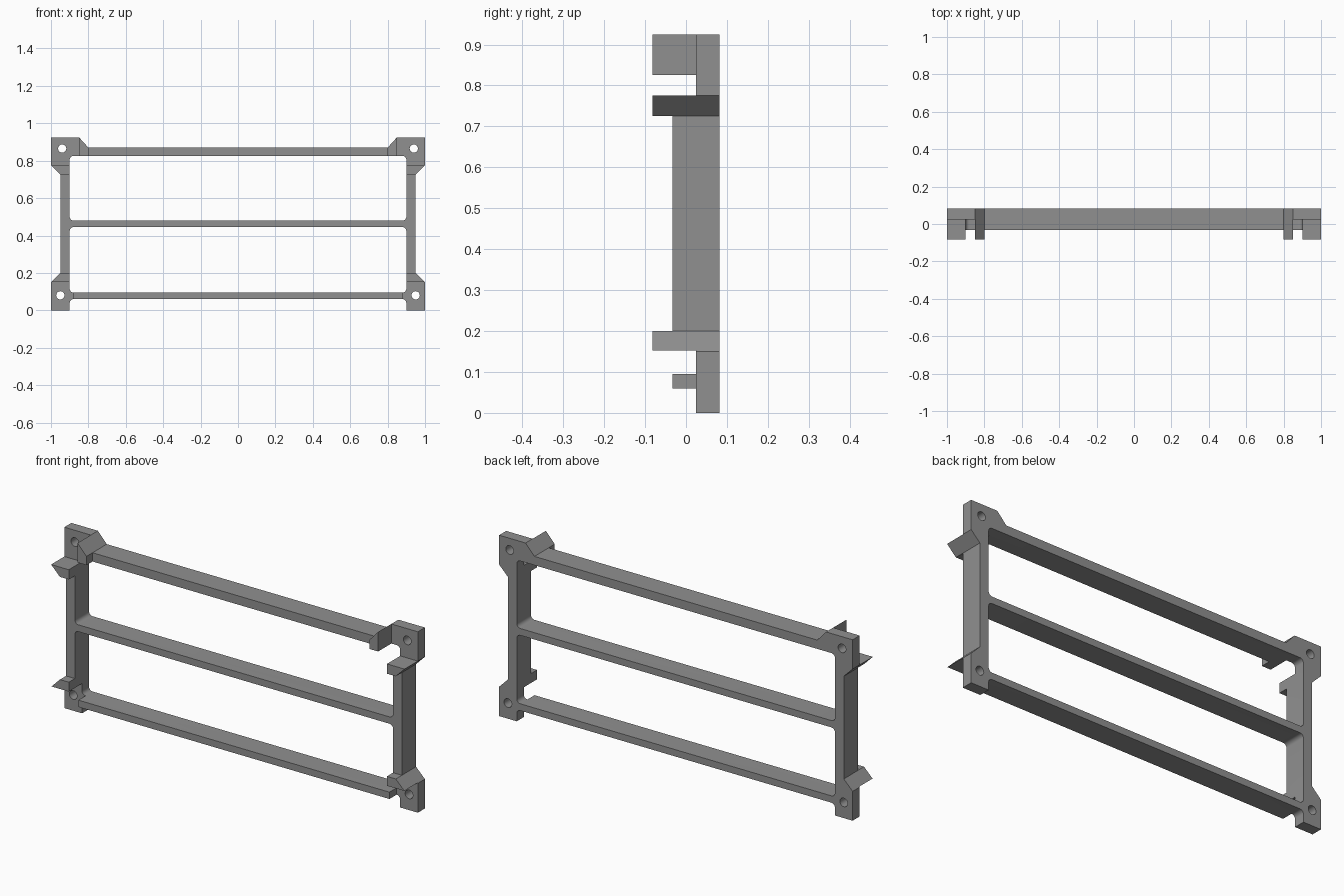
import bpy, bmesh, math
from mathutils import Vector

if "Cube" in bpy.data.objects:
    bpy.data.objects.remove(bpy.data.objects["Cube"])

grey = bpy.data.materials.new("mid grey")
grey.diffuse_color = (0.28, 0.28, 0.28, 1)
grey.use_nodes = True
grey.node_tree.nodes["Principled BSDF"].inputs["Base Color"].default_value = grey.diffuse_color


def circle(x, z, r, n=24):
    return [(x + r * math.cos(2 * math.pi * i / n), z + r * math.sin(2 * math.pi * i / n))
            for i in range(n)]


def fillet(prev, corner, nxt, r=0.02, n=5):
    """Arc points rounding a right-angled corner."""
    c = Vector(corner)
    a = (Vector(prev) - c).normalized() * r
    b = (Vector(nxt) - c).normalized() * r
    angles = [i * math.pi / 2 / n for i in range(n + 1)]
    return [tuple(c + a + b - b * math.cos(t) - a * math.sin(t)) for t in angles]


def window(z0, z1, x=0.9):
    p = [(-x, z0), (x, z0), (x, z1), (-x, z1)]
    return [q for i in range(4) for q in fillet(p[i - 1], p[i], p[(i + 1) % 4])]


def mirrored(half):
    return half + [(-x, z) for x, z in reversed(half)]


def slab(name, loops, y0, y1):
    """Fill x-z loops (inner loops become holes) and extrude along y."""
    bm = bmesh.new()
    for loop in loops:
        vs = [bm.verts.new((x, y0, z)) for x, z in loop]
        for i, v in enumerate(vs):
            bm.edges.new((vs[i - 1], v))
    bmesh.ops.triangle_fill(bm, edges=bm.edges[:], use_beauty=True, use_dissolve=False)
    res = bmesh.ops.extrude_face_region(bm, geom=bm.faces[:])
    moved = [v for v in res["geom"] if isinstance(v, bmesh.types.BMVert)]
    bmesh.ops.translate(bm, verts=moved, vec=(0, y1 - y0, 0))
    bmesh.ops.recalc_face_normals(bm, faces=bm.faces[:])
    me = bpy.data.meshes.new(name)
    bm.to_mesh(me)
    bm.free()
    me.materials.append(grey)
    ob = bpy.data.objects.new(name, me)
    bpy.context.collection.objects.link(ob)
    return ob


# Frame silhouette with flared corners, two windows and four screw holes
outline = mirrored(
    [(-0.80, 0.87), (-0.85, 0.925), (-1, 0.925), (-1, 0.775), (-0.95, 0.725),
     (-0.95, 0.20), (-1, 0.15), (-1, 0), (-0.9, 0)]
    + fillet((-0.9, 0), (-0.9, 0.06), (0, 0.06)))
holes = [circle(s * x, z, 0.022) for s in (-1, 1) for x, z in ((0.94, 0.865), (0.95, 0.08))]
frame = slab("rack_frame", [outline, window(0.095, 0.445), window(0.48, 0.825)] + holes,
             -0.082, 0.082)

# Cutter that sets rails and posts back, leaving the corner ribs proud
rail_cut = slab("rail_cutter", [mirrored(
    [(-0.8, 1.1), (-0.8, 0.725), (-1.1, 0.725), (-1.1, 0.2), (-0.88, 0.2), (-0.88, -0.1)])],
    -0.2, -0.033)

# Cutter that thins the corner plates around the screw holes
pockets = []
for s in (-1, 1):
    for x, z0, z1 in ((0.85, 0.775, 1.1), (0.88, -0.1, 0.152)):
        pockets.append([(s * 1.1, z0), (s * x, z0), (s * x, z1), (s * 1.1, z1)])
corner_cut = slab("corner_cutter", pockets, -0.25, 0.025)

for cutter in (rail_cut, corner_cut):
    cutter.hide_render = True
    cutter.hide_set(True)
    mod = frame.modifiers.new(cutter.name, "BOOLEAN")
    mod.operation = "DIFFERENCE"
    mod.solver = "EXACT"
    mod.object = cutter

# Bake the cuts, then drop the helpers
bpy.context.view_layer.objects.active = frame
frame.select_set(True)
for name in [m.name for m in frame.modifiers]:
    bpy.ops.object.modifier_apply(modifier=name)
for cutter in (rail_cut, corner_cut):
    bpy.data.objects.remove(cutter)
bpy.ops.object.shade_smooth_by_angle(angle=math.radians(30))
